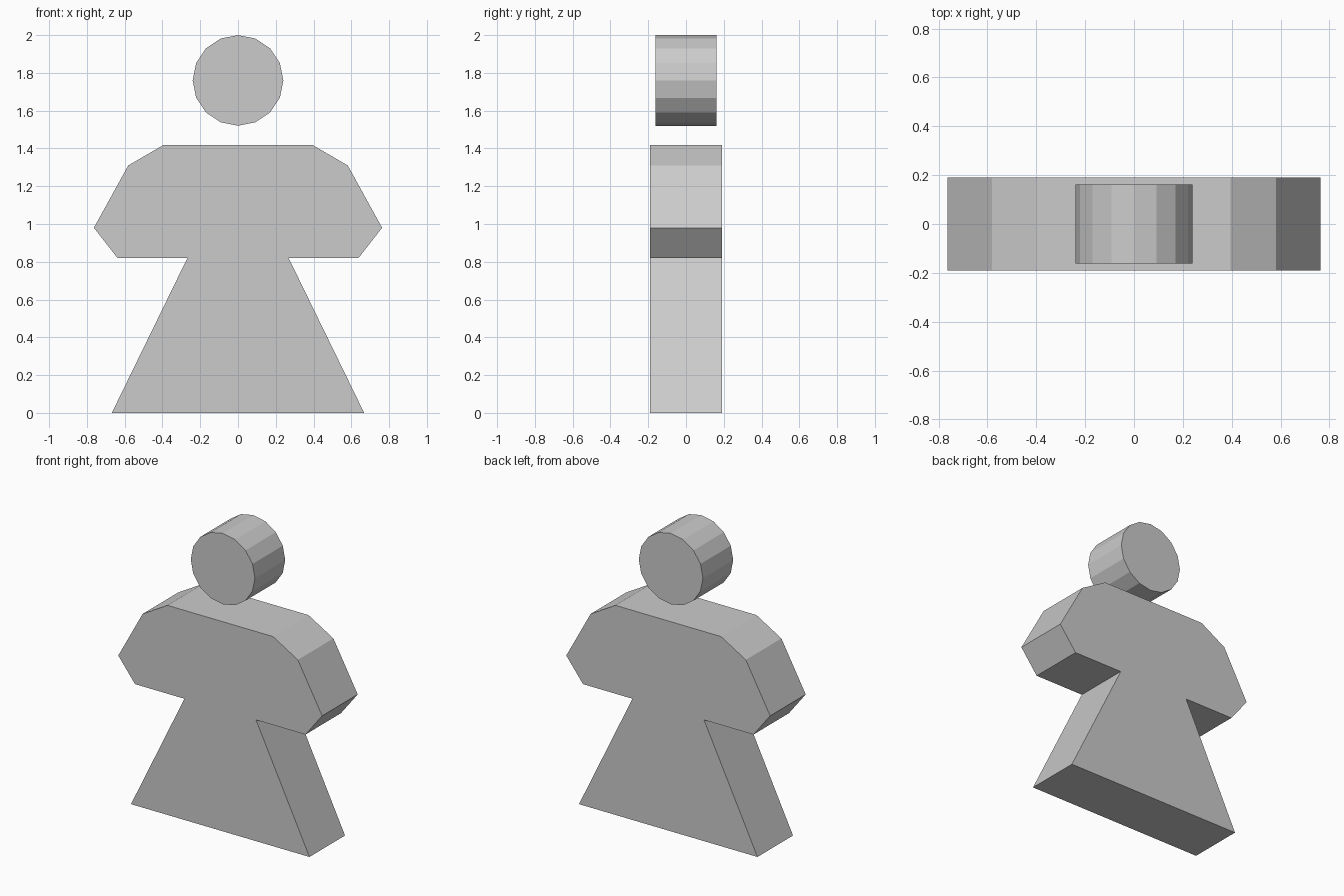
import bpy, bmesh, math

if "Cube" in bpy.data.objects:
    bpy.data.objects.remove(bpy.data.objects["Cube"])


def extrude_profile(name, points, half_depth):
    """Closed slab from an x-z outline, centred on y = 0."""
    bm = bmesh.new()
    face = bm.faces.new([bm.verts.new((x, -half_depth, z)) for x, z in points])
    ext = bmesh.ops.extrude_face_region(bm, geom=[face], use_keep_orig=True)
    verts = [g for g in ext["geom"] if isinstance(g, bmesh.types.BMVert)]
    bmesh.ops.translate(bm, verts=verts, vec=(0, 2 * half_depth, 0))
    bmesh.ops.recalc_face_normals(bm, faces=bm.faces)
    mesh = bpy.data.meshes.new(name)
    bm.to_mesh(mesh)
    bm.free()
    obj = bpy.data.objects.new(name, mesh)
    bpy.context.collection.objects.link(obj)
    return obj


# Body: right half of the outline from hem to shoulder, mirrored to the left
right = [(0.668, 0), (0.268, 0.82), (0.638, 0.82),
         (0.763, 0.98), (0.581, 1.31), (0.395, 1.418)]
left = [(-x, z) for x, z in reversed(right)]
extrude_profile("body", right + left, 0.19)

# Head: 16-sided disc floating above the shoulders
sides, radius, centre_z = 16, 0.24, 1.76
circle = [(radius * math.cos(i * math.tau / sides),
           centre_z + radius * math.sin(i * math.tau / sides))
          for i in range(sides)]
extrude_profile("head", circle, 0.162)
